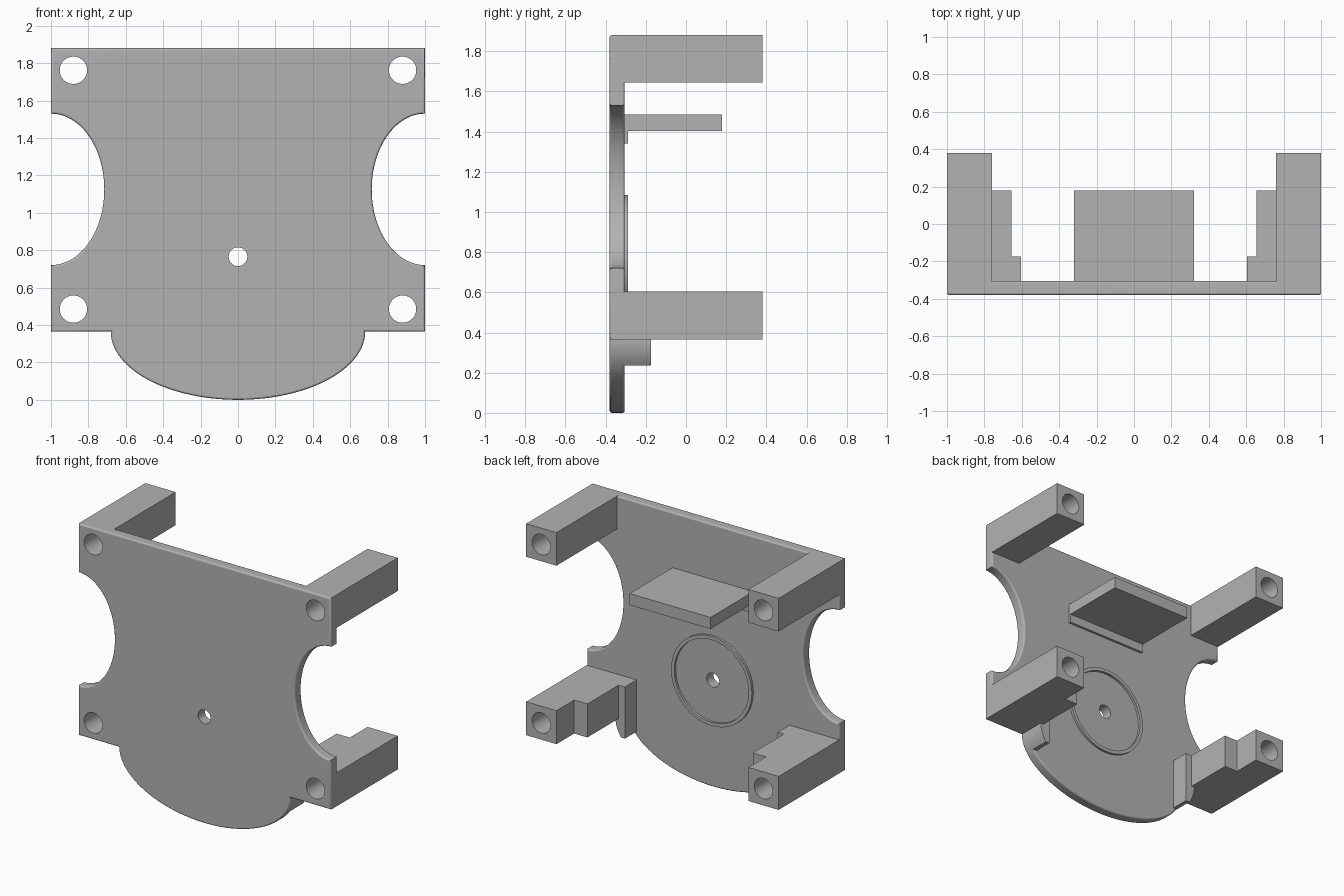
import bpy
import bmesh
from math import cos, sin, radians, hypot

cube = bpy.data.objects.get("Cube")
if cube:
    bpy.data.objects.remove(cube, do_unlink=True)

grey = bpy.data.materials.new("plain grey")
grey.use_nodes = True
GREY = (0.45, 0.45, 0.45, 1)
grey.diffuse_color = GREY
grey.node_tree.nodes["Principled BSDF"].inputs["Base Color"].default_value = GREY

FRONT, BACK, REAR = -0.38, -0.305, 0.38   # plate front, plate back, post ends
INSIDE = -0.36                            # parts start inside the plate
SHOULDER = 0.365                          # bottom of the square part of the plate


def arc(cx, cz, rx, rz, start, end, steps):
    """Points along an elliptical arc in the XZ plane."""
    angles = [radians(start + (end - start) * i / steps) for i in range(steps + 1)]
    return [(cx + rx * cos(a), cz + rz * sin(a)) for a in angles]


def circle(cx, cz, r):
    return arc(cx, cz, r, r, 0, 360, 64)[:-1]


def rect(x0, x1, z0, z1):
    return [(x0, z0), (x1, z0), (x1, z1), (x0, z1)]


def mirror(points):
    return [(-x, z) for x, z in reversed(points)]


def prism(name, outline, y0, y1, round_rim=0):
    """Extrude an XZ outline along y, optionally rounding both rims."""
    bm = bmesh.new()
    face = bm.faces.new([bm.verts.new((x, y0, z)) for x, z in outline])
    new = bmesh.ops.extrude_face_region(bm, geom=[face])["geom"]
    verts = [v for v in new if isinstance(v, bmesh.types.BMVert)]
    bmesh.ops.translate(bm, verts=verts, vec=(0, y1 - y0, 0))
    bmesh.ops.recalc_face_normals(bm, faces=bm.faces[:])
    if round_rim:
        rims = [e for e in bm.edges if abs(e.verts[0].co.y - e.verts[1].co.y) < 1e-5]
        bmesh.ops.bevel(bm, geom=rims, offset=round_rim, segments=3,
                        profile=0.5, affect='EDGES')
    mesh = bpy.data.meshes.new(name)
    bm.to_mesh(mesh)
    bm.free()
    mesh.materials.append(grey)
    obj = bpy.data.objects.new(name, mesh)
    bpy.context.collection.objects.link(obj)
    return obj


def activate(obj):
    bpy.ops.object.select_all(action='DESELECT')
    obj.select_set(True)
    bpy.context.view_layer.objects.active = obj


def drill(obj, cx, cz, r):
    """Cut a round hole straight through along y."""
    cutter = prism("hole_cutter", circle(cx, cz, r), -1, 1)
    cutter.hide_render = True
    mod = obj.modifiers.new("hole", 'BOOLEAN')
    mod.operation = 'DIFFERENCE'
    mod.solver = 'EXACT'
    mod.object = cutter
    activate(obj)
    bpy.ops.object.modifier_apply(modifier=mod.name)
    bpy.data.objects.remove(cutter, do_unlink=True)


def finish(obj):
    activate(obj)
    bpy.ops.object.shade_smooth_by_angle(angle=radians(35))
    mod = obj.modifiers.new("even_shading", 'WEIGHTED_NORMAL')
    mod.keep_sharp = True


# Plate: right half outline from bottom centre to top, then mirrored
belly = arc(0, SHOULDER, 0.68, SHOULDER, -90, 0, 40)
notch = arc(1, 1.125, 0.285, 0.405, 270, 90, 48)
half = belly + [(1, SHOULDER)] + notch + [(1, 1.88)]
plate = prism("plate", half + mirror(half[1:]), FRONT, BACK, 0.012)
HOLE_Z = (0.485, 1.762)
for side in (-1, 1):
    for z in HOLE_Z:
        drill(plate, side * 0.88, z, 0.073)
drill(plate, 0, 0.765, 0.05)
parts = [plate]

# Shelf and the thin lip beneath it
parts.append(prism("shelf", rect(-0.32, 0.32, 1.402, 1.485), INSIDE, 0.18))
parts.append(prism("shelf_lip", rect(-0.32, 0.32, 1.34, 1.402), INSIDE, -0.288))

# Raised ring around the centre hole
ring = prism("ring", circle(0, 0.765, 0.32), BACK - 0.005, -0.288)
drill(ring, 0, 0.765, 0.295)
parts.append(ring)

# Corner posts, inner steps and curved tabs on both sides
curve = arc(0, SHOULDER, 0.68, SHOULDER, 0, -20.9, 8)
tab = [(0.605, 0.605), (0.68, 0.605)] + curve + [(0.605, 0.235)]
for side, word in ((1, "left"), (-1, "right")):
    def place(points):
        return points if side > 0 else mirror(points)

    for level, z0, z1, hz in (("lower", SHOULDER, 0.605, HOLE_Z[0]),
                              ("upper", 1.643, 1.88, HOLE_Z[1])):
        post = prism(f"{word}_{level}_post", place(rect(0.76, 1, z0, z1)), INSIDE, REAR)
        drill(post, side * 0.88, hz, 0.073)
        parts.append(post)
    parts.append(prism(f"{word}_step", place(rect(0.655, 0.76, SHOULDER, 0.605)),
                       INSIDE, 0.18))
    parts.append(prism(f"{word}_tab", place(tab), INSIDE, -0.173))

for part in parts:
    finish(part)
